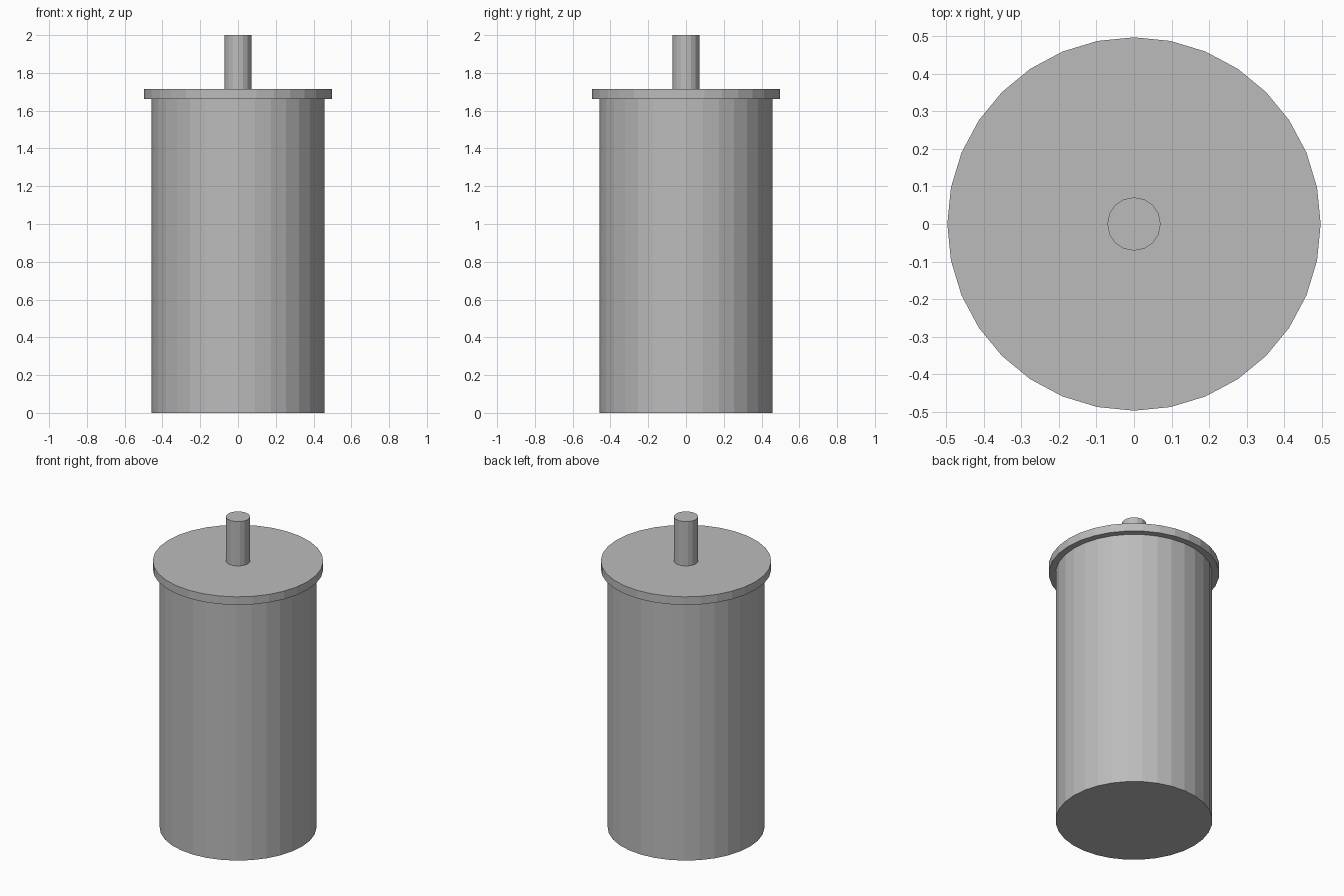
import bpy

if "Cube" in bpy.data.objects:
    bpy.data.objects.remove(bpy.data.objects["Cube"])

# Single grey metal colour
grey = bpy.data.materials.new("plain_grey")
grey.diffuse_color = (0.5, 0.5, 0.5, 1)
grey.use_nodes = True
grey.node_tree.nodes["Principled BSDF"].inputs["Base Color"].default_value = grey.diffuse_color


def cylinder(name, radius, z0, z1, sides):
    bpy.ops.mesh.primitive_cylinder_add(
        vertices=sides, radius=radius, depth=z1 - z0,
        location=(0, 0, (z0 + z1) / 2))
    ob = bpy.context.object
    ob.name = name
    ob.data.materials.append(grey)
    return ob


# Main canister, overhanging lid and central shaft, all flat-faced
cylinder("canister_body", 0.457, 0.0, 1.663, 32)
cylinder("lid_flange", 0.497, 1.663, 1.715, 32)
cylinder("top_shaft", 0.071, 1.715, 2.0, 16)
